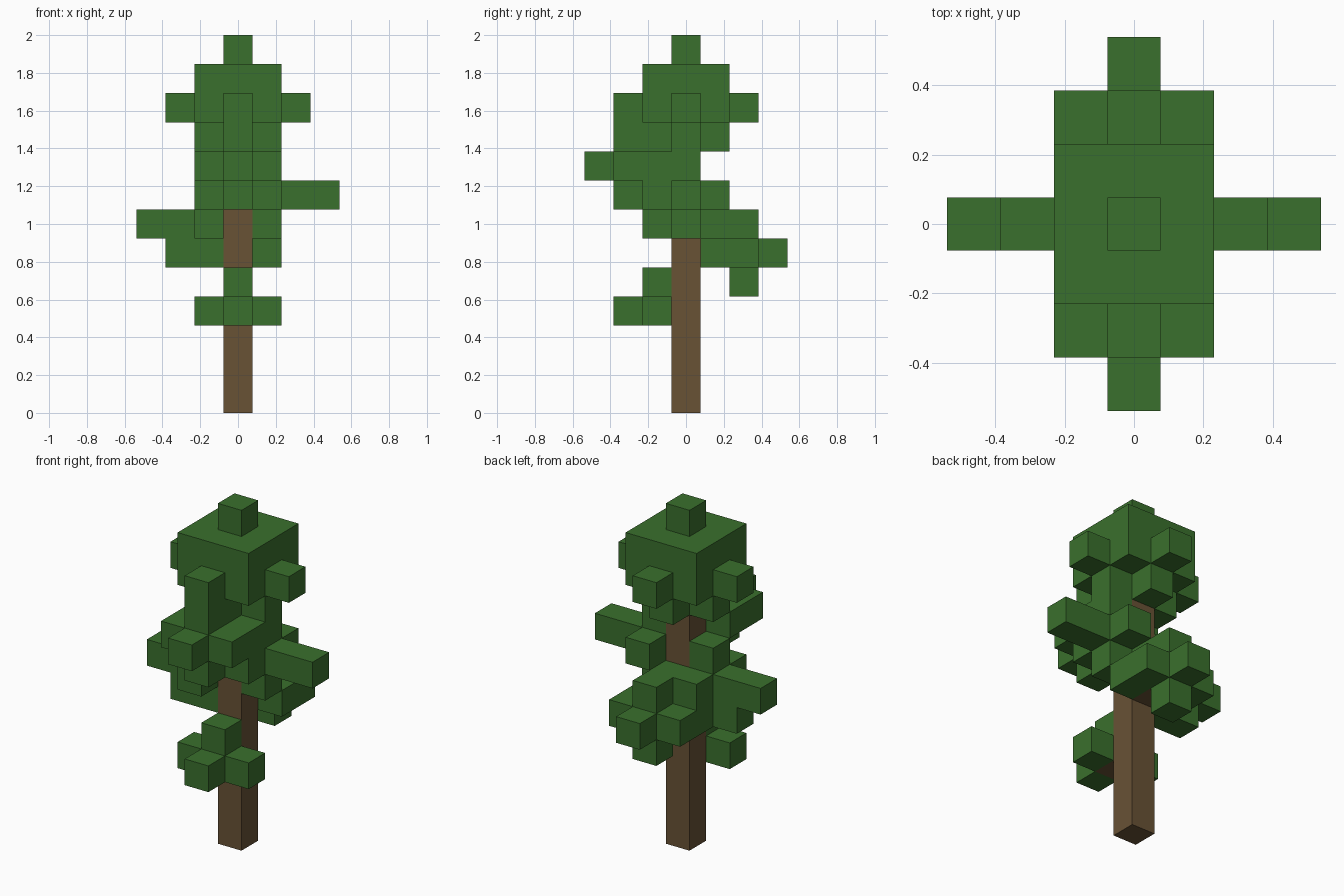
import bpy
import bmesh
import math
from mathutils import Vector

cube = bpy.data.objects.get("Cube")
if cube:
    bpy.data.objects.remove(cube, do_unlink=True)

UNIT = 2 / 13  # edge of one block; the tree is 13 blocks tall
AXES = [Vector(a) for a in ((1, 0, 0), (-1, 0, 0), (0, 1, 0),
                            (0, -1, 0), (0, 0, 1), (0, 0, -1))]


def make_material(name, color):
    mat = bpy.data.materials.new(name)
    mat.use_nodes = True
    mat.diffuse_color = color
    bsdf = mat.node_tree.nodes["Principled BSDF"]
    bsdf.inputs["Base Color"].default_value = color
    bsdf.inputs["Roughness"].default_value = 0.9
    return mat


bark = make_material("bark_brown", (0.138, 0.084, 0.036, 1))
leaf = make_material("leaf_green", (0.042, 0.162, 0.026, 1))


def box(xs, ys, zs):
    """Blocks filling inclusive ranges."""
    return {(x, y, z) for x in range(xs[0], xs[1] + 1)
            for y in range(ys[0], ys[1] + 1)
            for z in range(zs[0], zs[1] + 1)}


def around(cells):
    """Blocks touching the given ones face to face."""
    return {tuple(int(v) for v in Vector(c) + a) for c in cells for a in AXES}


# Trunk and the short branches hidden in the foliage
trunk = box((0, 0), (0, 0), (0, 11))
low_twig = {(0, -1, 3)}
back_branch = box((0, 0), (1, 2), (5, 5))
right_twig = {(-1, 0, 6)}
left_twig = {(1, 0, 7)}
front_branch = box((0, 0), (-2, -1), (8, 8))
wood = trunk | low_twig | back_branch | right_twig | left_twig | front_branch

# Foliage wraps each branch, open below where a branch leaves the trunk
parts = {
    "low_front_leaves": around(low_twig) - {(0, -1, 2)},
    "back_leaves": around(back_branch) - {(0, 1, 4)},
    "right_leaves": around(right_twig) | {(-3, 0, 6), (-2, 0, 5)},
    "left_leaves": around(left_twig) | {(3, 0, 7)},
    "front_leaves": around(front_branch) - {(0, -1, 7)},
    "crown_leaves": box((-1, 1), (-1, 1), (10, 11)) | {(0, 0, 12)}
    | around({(0, 0, 9)}) - {(0, 0, 8)}
    | box((-2, 2), (0, 0), (10, 10)) | box((0, 0), (-2, 2), (10, 10)),
}

# Each block belongs to one part only
taken = set(wood)
for name in parts:
    parts[name] = parts[name] - taken
    taken |= parts[name]


def build(name, cells, mat):
    """Mesh of the exposed block faces, flat areas merged."""
    bm = bmesh.new()
    for cell in sorted(cells):
        center = Vector(cell) + Vector((0, 0, 0.5))
        for n in AXES:
            if tuple(int(v) for v in Vector(cell) + n) in taken:
                continue
            u = Vector((n.y, n.z, n.x))
            v = n.cross(u)
            corners = [center + (n + u * a + v * b) / 2
                       for a, b in ((-1, -1), (1, -1), (1, 1), (-1, 1))]
            bm.faces.new([bm.verts.new(c * UNIT) for c in corners])
    bmesh.ops.remove_doubles(bm, verts=bm.verts, dist=UNIT / 100)
    bmesh.ops.dissolve_limit(bm, angle_limit=math.radians(1),
                             verts=bm.verts, edges=bm.edges)
    mesh = bpy.data.meshes.new(name)
    bm.to_mesh(mesh)
    bm.free()
    mesh.materials.append(mat)
    bpy.context.collection.objects.link(bpy.data.objects.new(name, mesh))


build("trunk_and_branches", wood, bark)
for name, cells in parts.items():
    build(name, cells, leaf)
